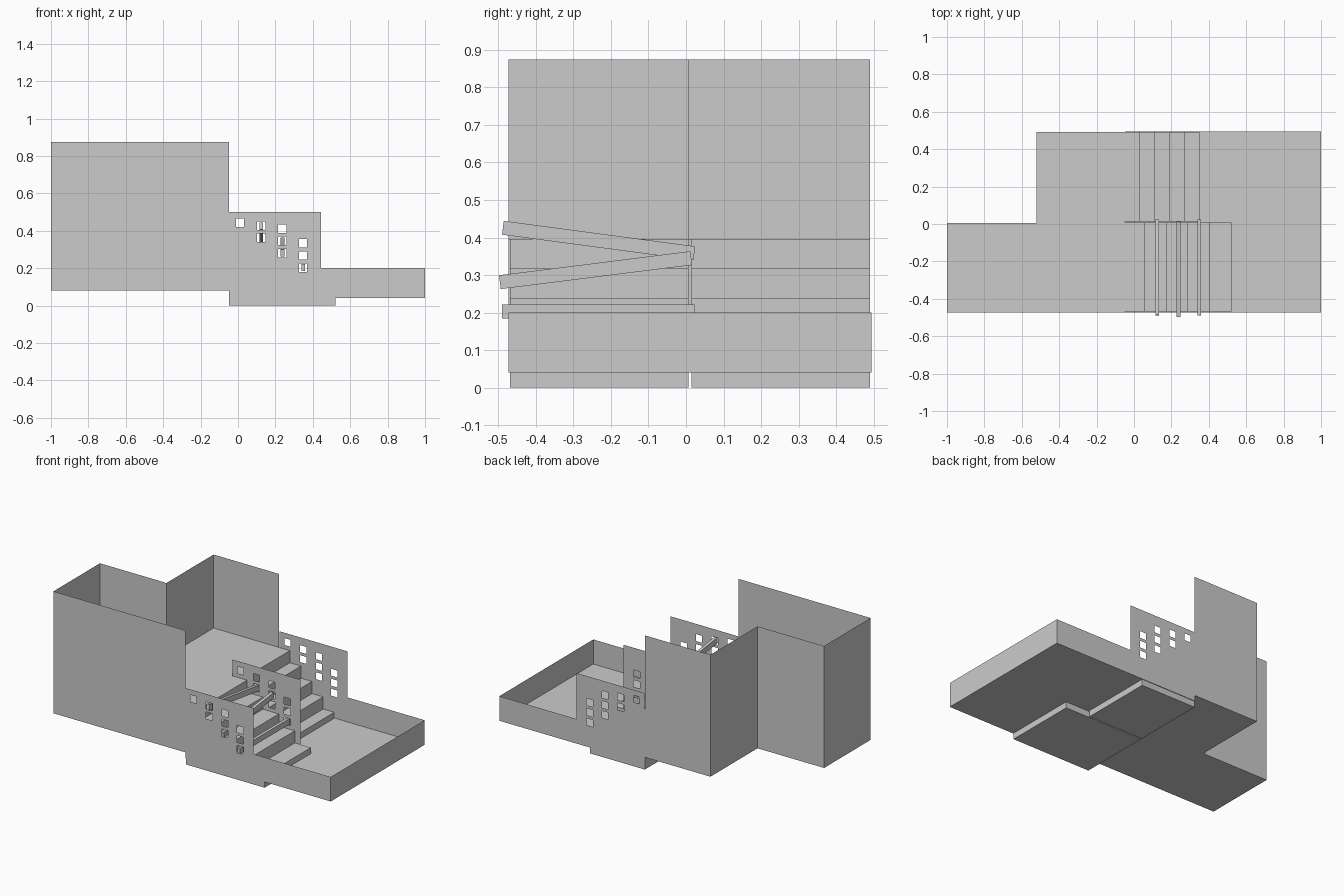
import bpy, bmesh, math
from mathutils import Matrix, Vector

if "Cube" in bpy.data.objects:
    bpy.data.objects.remove(bpy.data.objects["Cube"])

X0 = -0.047            # line where the raised level meets the stairs
FRONT, MID, BACK = -0.473, 0.012, 0.495
LOW, BASE, DECK, TOP = 0.04, 0.08, 0.396, 0.875


def add_object(name, bm):
    mesh = bpy.data.meshes.new(name)
    bm.to_mesh(mesh)
    bm.free()
    ob = bpy.data.objects.new(name, mesh)
    bpy.context.collection.objects.link(ob)
    return ob


def prism(bm, points, direction):
    """Closed solid: a planar outline pushed along a direction."""
    a = [bm.verts.new(p) for p in points]
    b = [bm.verts.new(Vector(p) + Vector(direction)) for p in points]
    bm.faces.new(a)
    bm.faces.new(b[::-1])
    for i in range(len(a)):
        j = (i + 1) % len(a)
        bm.faces.new((a[i], b[i], b[j], a[j]))
    bmesh.ops.recalc_face_normals(bm, faces=bm.faces[:])
    return b


def staircase(name, end, y0, y1, steps=5):
    """Stair block rising from x=end towards the raised level."""
    run = 0.115 if end > 0.4 else 0.08
    rise = DECK / steps
    pts = [(X0, y0, 0), (end, y0, 0)]
    for i in range(steps):
        x = end - i * run
        pts.append((x, y0, (i + 1) * rise))
        pts.append((x - run if i < steps - 1 else X0, y0, (i + 1) * rise))
    bm = bmesh.new()
    prism(bm, pts, (0, y1 - y0, 0))
    return add_object(name, bm)


# (left x, bottom z of top window, number of windows below each other)
WINDOWS = [(-0.012, 0.42, 1), (0.102, 0.404, 2), (0.215, 0.388, 3), (0.325, 0.31, 3)]
WIN, PITCH = 0.045, 0.065


def window_wall(name, outline, y):
    """Thin sheet wall with square window openings, filled from a flat curve."""
    loops = [outline]
    for x, z, count in WINDOWS:
        for k in range(count):
            b = z - k * PITCH
            loops.append([(x, b), (x + WIN, b), (x + WIN, b + WIN), (x, b + WIN)])
    curve = bpy.data.curves.new(name, 'CURVE')
    curve.dimensions = '2D'
    curve.fill_mode = 'BOTH'
    for loop in loops:
        sp = curve.splines.new('POLY')
        sp.points.add(len(loop) - 1)
        for p, (x, z) in zip(sp.points, loop):
            p.co = (x, z, 0, 1)
        sp.use_cyclic_u = True
    tmp = bpy.data.objects.new(name + "_outline", curve)
    bpy.context.collection.objects.link(tmp)
    dg = bpy.context.evaluated_depsgraph_get()
    mesh = bpy.data.meshes.new_from_object(tmp.evaluated_get(dg))
    bpy.data.objects.remove(tmp)
    mesh.transform(Matrix.Translation((0, y, 0)) @ Matrix.Rotation(math.pi / 2, 4, 'X'))
    mesh.name = name
    bpy.context.collection.objects.link(bpy.data.objects.new(name, mesh))


def sheet(name, corners):
    bm = bmesh.new()
    bm.faces.new([bm.verts.new(c) for c in corners])
    add_object(name, bm)


# Raised L-shaped level with tall walls on all sides but the stair side
outline = [(X0, FRONT), (-1, FRONT), (-1, 0.006), (-0.52, 0.006), (-0.52, 0.491), (X0, 0.491)]
bm = bmesh.new()
deck = prism(bm, [(x, y, BASE) for x, y in outline], (0, 0, DECK - BASE))
rim = [bm.verts.new((x, y, TOP)) for x, y in outline]
for i in range(len(outline) - 1):
    bm.faces.new((deck[i], deck[i + 1], rim[i + 1], rim[i]))
add_object("raised_level", bm)

# Two flights of stairs, the front one wider in its treads
staircase("front_stairs", 0.52, -0.469, 0.007)
staircase("back_stairs", 0.35, 0.014, 0.491)

# Outer walls step down to the low yard; the divider stands between the flights
side = [(X0, LOW), (1, LOW), (1, 0.2), (0.443, 0.2), (0.443, 0.5), (X0, 0.5)]
window_wall("front_wall", side, FRONT)
window_wall("back_wall", side, BACK)
window_wall("divider_wall", [(X0, LOW), (0.443, LOW), (0.443, 0.5), (X0, 0.5)], MID)

# Low yard floor and end wall
sheet("yard_floor", [(X0, FRONT, LOW), (1, FRONT, LOW), (1, BACK, LOW), (X0, BACK, LOW)])
sheet("yard_end_wall", [(1, FRONT, LOW), (1, BACK, LOW), (1, BACK, 0.2), (1, FRONT, 0.2)])

# Beams pushed through the windows of the front wall and the divider
BEAMS = [(0.124, (-0.488, 0.426), (0.022, 0.358)),
         (0.238, (-0.496, 0.281), (0.014, 0.345)),
         (0.349, (-0.49, 0.203), (0.023, 0.203))]
for n, (x, (ya, za), (yb, zb)) in enumerate(BEAMS, 1):
    bm = bmesh.new()
    bmesh.ops.create_cube(bm, size=1)
    bmesh.ops.scale(bm, vec=(0.02, math.hypot(yb - ya, zb - za), 0.037), verts=bm.verts)
    ob = add_object(f"beam_{n}", bm)
    ob.location = (x, (ya + yb) / 2, (za + zb) / 2)
    ob.rotation_euler.x = math.atan2(zb - za, yb - ya)
